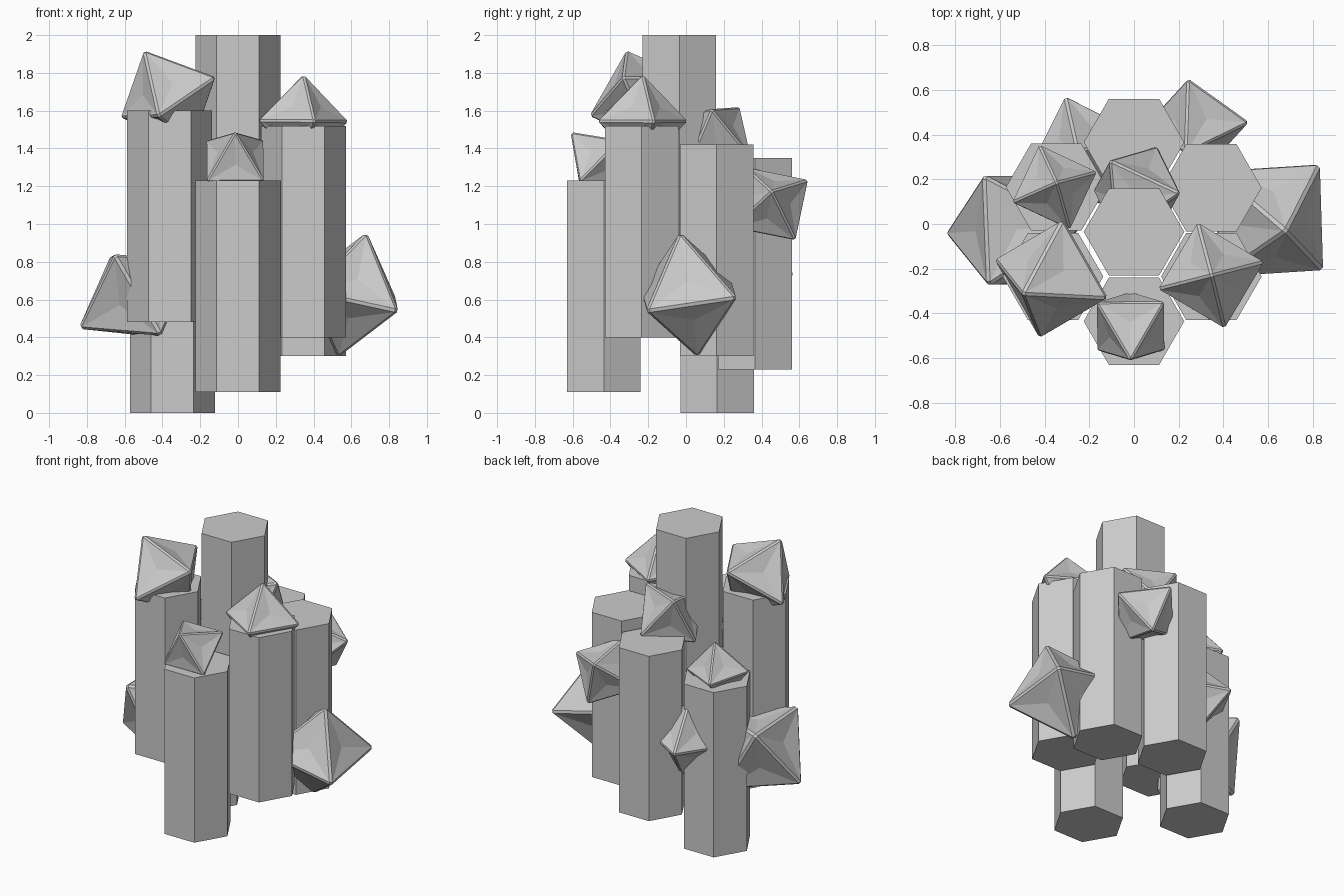
import bpy, bmesh, math
from mathutils import Vector, Matrix

if "Cube" in bpy.data.objects:
    bpy.data.objects.remove(bpy.data.objects["Cube"])


def add_object(name, bm):
    bmesh.ops.recalc_face_normals(bm, faces=bm.faces)
    mesh = bpy.data.meshes.new(name)
    bm.to_mesh(mesh)
    bm.free()
    obj = bpy.data.objects.new(name, mesh)
    bpy.context.collection.objects.link(obj)
    return obj


def column(name, x, y, top, length=1.12, radius=0.225):
    bm = bmesh.new()
    bmesh.ops.create_cone(bm, cap_ends=True, segments=6, radius1=radius,
                          radius2=radius, depth=length)
    # put the hexagon corners on the x axis
    corner = max(bm.verts, key=lambda v: v.co.x).co
    turn = 0 if abs(corner.y) < 0.001 else math.pi / 6
    bmesh.ops.rotate(bm, verts=bm.verts, matrix=Matrix.Rotation(turn, 3, 'Z'))
    bmesh.ops.translate(bm, verts=bm.verts, vec=(x, y, top - length / 2))
    add_object(name, bm)


def crystal(name, centre, tip_a, tip_b, radius):
    """Regular octahedron aimed by two of its tips, with rimmed, dished faces."""
    c = Vector(centre)
    a = (Vector(tip_a) - c).normalized()
    b = (Vector(tip_b) - c).normalized()
    skew = a.dot(b) / 2
    a, b = (a - b * skew).normalized(), (b - a * skew).normalized()
    b = (b - a * a.dot(b)).normalized()
    r = radius * 1.03
    bm = bmesh.new()
    for axis in (a, b, a.cross(b)):
        for sign in (1, -1):
            bm.verts.new(c + axis * r * sign)
    bmesh.ops.convex_hull(bm, input=bm.verts)
    bmesh.ops.bevel(bm, geom=bm.edges[:], offset=radius * 0.035, segments=1,
                    affect='EDGES', profile=0.5)
    bm.normal_update()
    sides = sorted(bm.faces, key=lambda f: -f.calc_area())[:8]
    bmesh.ops.poke(bm, faces=sides, offset=-0.05 * radius)
    add_object(name, bm)


# hexagonal columns, stepped in height
column("column_centre", 0, -0.035, 2.0)
column("column_front", 0, -0.435, 1.23)
column("column_back", 0, 0.365, 1.35)
column("column_front_right", 0.346, -0.235, 1.52)
column("column_back_right", 0.346, 0.162, 1.42)
column("column_front_left", -0.362, -0.235, 1.60)
column("column_back_left", -0.348, 0.165, 1.12)

# crystals: centre, two tips, radius
crystal("crystal_front_left_top", (-0.37, -0.245, 1.67),
        (-0.12, -0.33, 1.77), (-0.5, -0.31, 1.91), 0.283)
crystal("crystal_front_right_top", (0.345, -0.23, 1.545),
        (0.345, -0.23, 1.79), (0.58, -0.17, 1.54), 0.243)
crystal("crystal_back_left_top", (-0.355, 0.165, 1.17),
        (-0.36, 0.18, 1.37), (-0.54, 0.10, 1.2), 0.2)
crystal("crystal_front_face", (-0.015, -0.457, 1.334),
        (-0.165, -0.56, 1.23), (0.14, -0.56, 1.23), 0.211)
crystal("crystal_right_side", (0.605, 0.015, 0.625),
        (0.68, -0.03, 0.95), (0.83, 0.265, 0.61), 0.335)
crystal("crystal_left_side", (-0.54, -0.027, 0.621),
        (-0.835, -0.04, 0.45), (-0.65, -0.27, 0.835), 0.342)
crystal("crystal_back_left_side", (-0.227, 0.328, 0.738),
        (-0.305, 0.565, 0.73), (-0.25, 0.318, 0.993), 0.253)
crystal("crystal_back_right_side", (0.283, 0.448, 1.107),
        (0.24, 0.63, 1.24), (0.34, 0.57, 0.90), 0.236)
crystal("crystal_back_top", (0.013, 0.144, 1.456),
        (-0.107, 0.28, 1.61), (0.21, 0.135, 1.605), 0.242)
